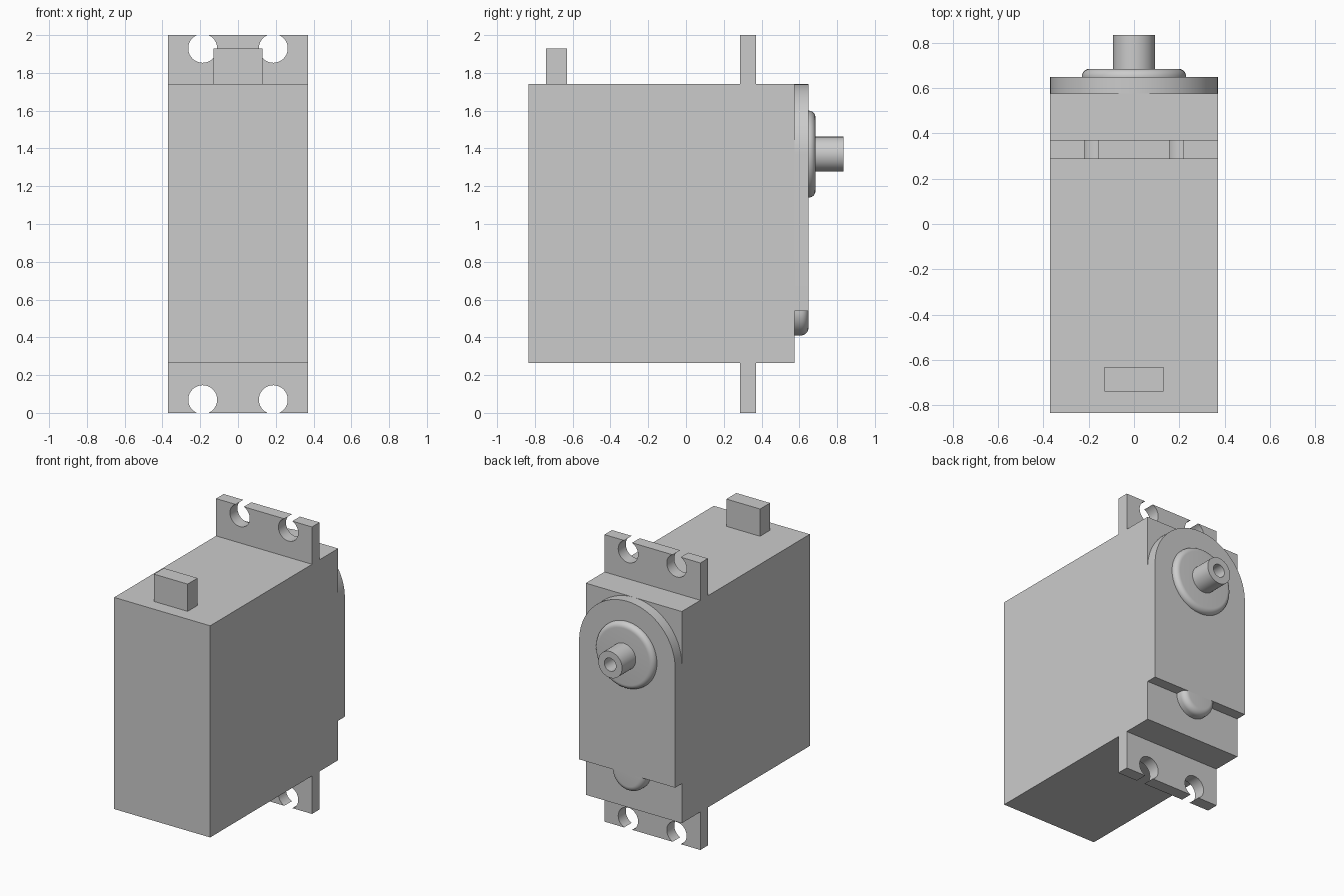
import bpy, bmesh
from math import pi, sin, cos, acos, radians
from mathutils import Matrix, Vector

cube = bpy.data.objects.get("Cube")
if cube:
    bpy.data.objects.remove(cube, do_unlink=True)

grey = bpy.data.materials.new("grey plastic")
grey.use_nodes = True
GREY = (0.6, 0.6, 0.6, 1)
grey.diffuse_color = GREY
grey.node_tree.nodes["Principled BSDF"].inputs["Base Color"].default_value = GREY

W = 0.37          # half width of the case
Z_LOW, Z_TOP = 0.265, 1.74
AXIS_Z = Z_TOP - W  # height of the output shaft


def finish(name, bm):
    bmesh.ops.recalc_face_normals(bm, faces=bm.faces)
    mesh = bpy.data.meshes.new(name)
    bm.to_mesh(mesh)
    bm.free()
    mesh.materials.append(grey)
    ob = bpy.data.objects.new(name, mesh)
    bpy.context.collection.objects.link(ob)
    bpy.ops.object.select_all(action='DESELECT')
    ob.select_set(True)
    bpy.context.view_layer.objects.active = ob
    bpy.ops.object.shade_smooth_by_angle(angle=radians(30))
    return ob


def box(name, x, y, z):
    """Box from (low, high) ranges."""
    bm = bmesh.new()
    bmesh.ops.create_cube(bm, size=1)
    for v in bm.verts:
        v.co = [lo + (c + 0.5) * (hi - lo) for c, (lo, hi) in zip(v.co, (x, y, z))]
    return finish(name, bm)


def arc(cx, cz, r, a, b, steps=24):
    return [(cx + r * cos(a + (b - a) * i / steps), cz + r * sin(a + (b - a) * i / steps))
            for i in range(steps + 1)]


def slab(name, outline, y0, y1):
    """Extrude an (x, z) outline along y."""
    bm = bmesh.new()
    face = bm.faces.new([bm.verts.new((x, y0, z)) for x, z in outline])
    ext = bmesh.ops.extrude_face_region(bm, geom=[face])
    moved = [g for g in ext["geom"] if isinstance(g, bmesh.types.BMVert)]
    bmesh.ops.translate(bm, verts=moved, vec=(0, y1 - y0, 0))
    return finish(name, bm)


def lathe(name, profile, z, start=0, angle=2 * pi, steps=64):
    """Spin an (r, y) profile about the y direction at height z."""
    bm = bmesh.new()
    turn = Matrix.Rotation(start, 3, 'Y')
    verts = [bm.verts.new(turn @ Vector((r, y, 0)) + Vector((0, 0, z))) for r, y in profile]
    edges = [bm.edges.new(pair) for pair in zip(verts, verts[1:])]
    bmesh.ops.spin(bm, geom=verts + edges, cent=(0, 0, z), axis=(0, 1, 0),
                   angle=angle, steps=steps)
    bmesh.ops.remove_doubles(bm, verts=bm.verts, dist=1e-5)
    return finish(name, bm)


# Case and cable outlet
box("case", (-W, W), (-0.835, 0.575), (Z_LOW, Z_TOP))
box("cable_outlet", (-0.13, 0.13), (-0.74, -0.63), (Z_TOP, 1.93))

# Mounting ears with screw holes that break through the outer edge
HOLE_X, HOLE_Z, HOLE_R = 0.187, 0.07, 0.0765
gap = acos(HOLE_Z / HOLE_R)
ear = [(W, 0), (W, Z_LOW), (-W, Z_LOW), (-W, 0)]
for cx in (-HOLE_X, HOLE_X):
    ear += arc(cx, HOLE_Z, HOLE_R, -pi / 2 - gap, -5 * pi / 2 + gap, 40)
slab("lower_ear", ear, 0.287, 0.37)
slab("upper_ear", [(x, 2 - z if z < Z_LOW else Z_TOP) for x, z in ear], 0.287, 0.37)

# Gear cover with rounded top
slab("gear_cover", [(-W, 0.54), (W, 0.54)] + arc(0, AXIS_Z, W, 0, pi, 64), 0.575, 0.648)

# Raised ring boss and hollow output shaft
lathe("shaft_boss", [(0.23, 0.648)] + arc(0.195, 0.65, 0.035, 0, pi / 2, 8)
      + [(0, 0.685)], AXIS_Z)
lathe("output_shaft", [(0.092, 0.68), (0.092, 0.835), (0.045, 0.835),
                       (0.045, 0.69), (0, 0.69)], AXIS_Z)

# Half-round bump under the cover
lathe("lower_bump", [(0.13, 0.575)] + arc(0.09, 0.608, 0.04, 0, pi / 2, 8)
      + [(0, 0.648)], 0.54, 0, pi, 32)
